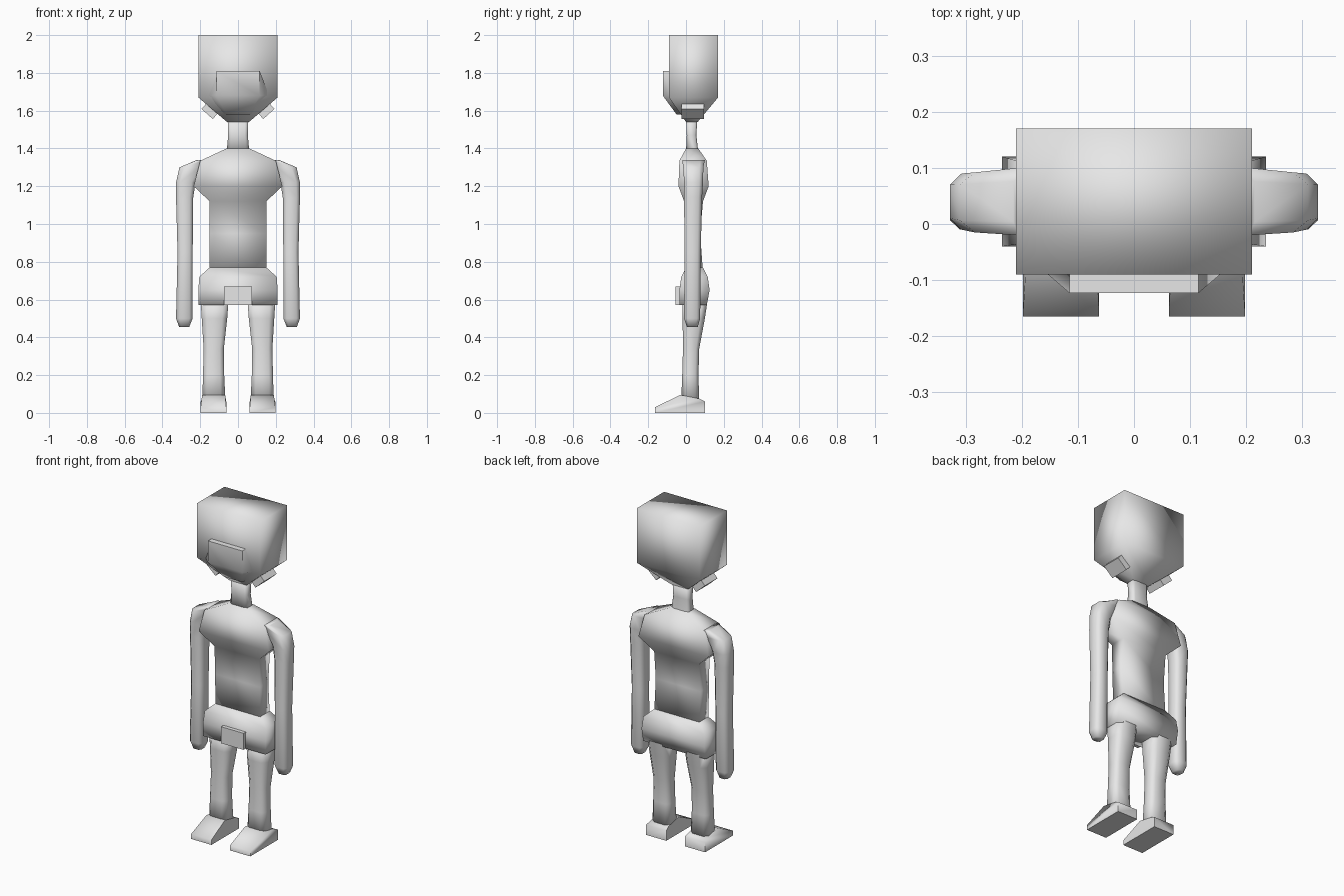
import bpy, bmesh, math
from mathutils import Matrix

if "Cube" in bpy.data.objects:
    bpy.data.objects.remove(bpy.data.objects["Cube"])

grey = bpy.data.materials.new("light_grey")
grey.diffuse_color = (0.8, 0.8, 0.8, 1)
grey.use_nodes = True
grey.node_tree.nodes["Principled BSDF"].inputs["Base Color"].default_value = grey.diffuse_color


def finish(name, bm, angle):
    bmesh.ops.recalc_face_normals(bm, faces=bm.faces[:])
    me = bpy.data.meshes.new(name)
    bm.to_mesh(me)
    bm.free()
    ob = bpy.data.objects.new(name, me)
    bpy.context.collection.objects.link(ob)
    me.materials.append(grey)
    bpy.ops.object.select_all(action='DESELECT')
    ob.select_set(True)
    bpy.context.view_layer.objects.active = ob
    bpy.ops.object.shade_smooth_by_angle(angle=math.radians(angle))
    return ob


def ring(z, x0, x1, y0, y1, c=0.0):
    """Rectangle at height z, with corners cut by fraction c of each side."""
    if c == 0:
        return [(x0, y0, z), (x1, y0, z), (x1, y1, z), (x0, y1, z)]
    a, b = (x1 - x0) * c, (y1 - y0) * c
    return [(x0 + a, y0, z), (x1 - a, y0, z), (x1, y0 + b, z), (x1, y1 - b, z),
            (x1 - a, y1, z), (x0 + a, y1, z), (x0, y1 - b, z), (x0, y0 + b, z)]


def loft(name, rings, angle=95):
    bm = bmesh.new()
    rows = [[bm.verts.new(p) for p in r] for r in rings]
    n = len(rows[0])
    for a, b in zip(rows, rows[1:]):
        for i in range(n):
            j = (i + 1) % n
            bm.faces.new((a[i], a[j], b[j], b[i]))
    bm.faces.new(rows[0])
    bm.faces.new(rows[-1])
    return finish(name, bm, angle)


def centred(rows, c=0.0):
    return [ring(z, -x, x, y0, y1, c) for z, x, y0, y1 in rows]


def both_sides(name, rings, angle=95):
    for side, s in (("left", 1), ("right", -1)):
        loft(f"{side}_{name}", [[(s * x, y, z) for x, y, z in r] for r in rings], angle)


# head tapering to the neck
loft("head", centred([(2.0, .21, -.09, .17), (1.67, .21, -.09, .17),
                      (1.54, .058, .0, .062)]))
loft("neck", centred([(1.56, .055, .0, .06), (1.47, .052, .004, .055),
                      (1.38, .06, .0, .065)], .15))

# muzzle with a flared base, running down to the chin
loft("muzzle", [[(-f, yf, z), (f, yf, z), (b, yb, z), (-b, yb, z)]
                for z, f, b, yf, yb in [(1.81, .115, .115, -.123, -.08),
                                        (1.68, .115, .165, -.123, -.08),
                                        (1.58, .06, .08, -.05, .0)]], 60)

# torso and hips
loft("torso", centred([(1.40, .06, .0, .065), (1.335, .2, -.035, .11),
                       (1.20, .235, -.04, .12), (1.12, .15, -.01, .09),
                       (.95, .15, -.005, .075), (.74, .15, .0, .09)]))
loft("hips", centred([(.77, .15, .0, .09), (.72, .205, -.025, .115),
                      (.65, .21, -.035, .125), (.57, .21, -.035, .11)]))
loft("buckle", centred([(.67, .075, -.055, -.02), (.57, .075, -.055, -.02)]), 60)

# arms with sloping shoulders and blunt hands
both_sides("arm", [ring(1.34, .17, .215, -.02, .10, .2),
                   ring(1.30, .18, .31, -.015, .092, .2),
                   ring(1.22, .225, .328, -.01, .09, .2),
                   ring(1.14, .237, .328, -.01, .085, .2),
                   ring(.85, .24, .32, -.008, .078, .2),
                   ring(.50, .24, .328, -.01, .075, .2),
                   ring(.455, .258, .312, .005, .062, .2)])

# legs
both_sides("leg", [ring(.60, .05, .198, -.02, .115, .2),
                   ring(.50, .057, .192, -.018, .10, .2),
                   ring(.34, .075, .182, -.016, .07, .2),
                   ring(.20, .073, .185, -.02, .066, .2),
                   ring(.05, .066, .19, -.026, .07, .2)])

# feet: wedge with heel and low toe
both_sides("foot", [[(.062, -.165, 0), (.198, -.165, 0), (.198, .1, 0), (.062, .1, 0)],
                    [(.062, -.165, .03), (.198, -.165, .03), (.198, .1, .06), (.062, .1, .06)],
                    [(.068, -.03, .095), (.19, -.03, .095), (.19, .07, .075), (.068, .07, .075)]], 80)

# tilted ear plates under the head
for side, s in (("left", 1), ("right", -1)):
    bm = bmesh.new()
    bmesh.ops.create_cube(bm, size=1, matrix=Matrix.Translation((s * .145, .035, 1.603))
                          @ Matrix.Rotation(-s * math.radians(42), 4, 'Y')
                          @ Matrix.Diagonal((.08, .12, .055, 1)))
    finish(f"{side}_ear_plate", bm, 30)
